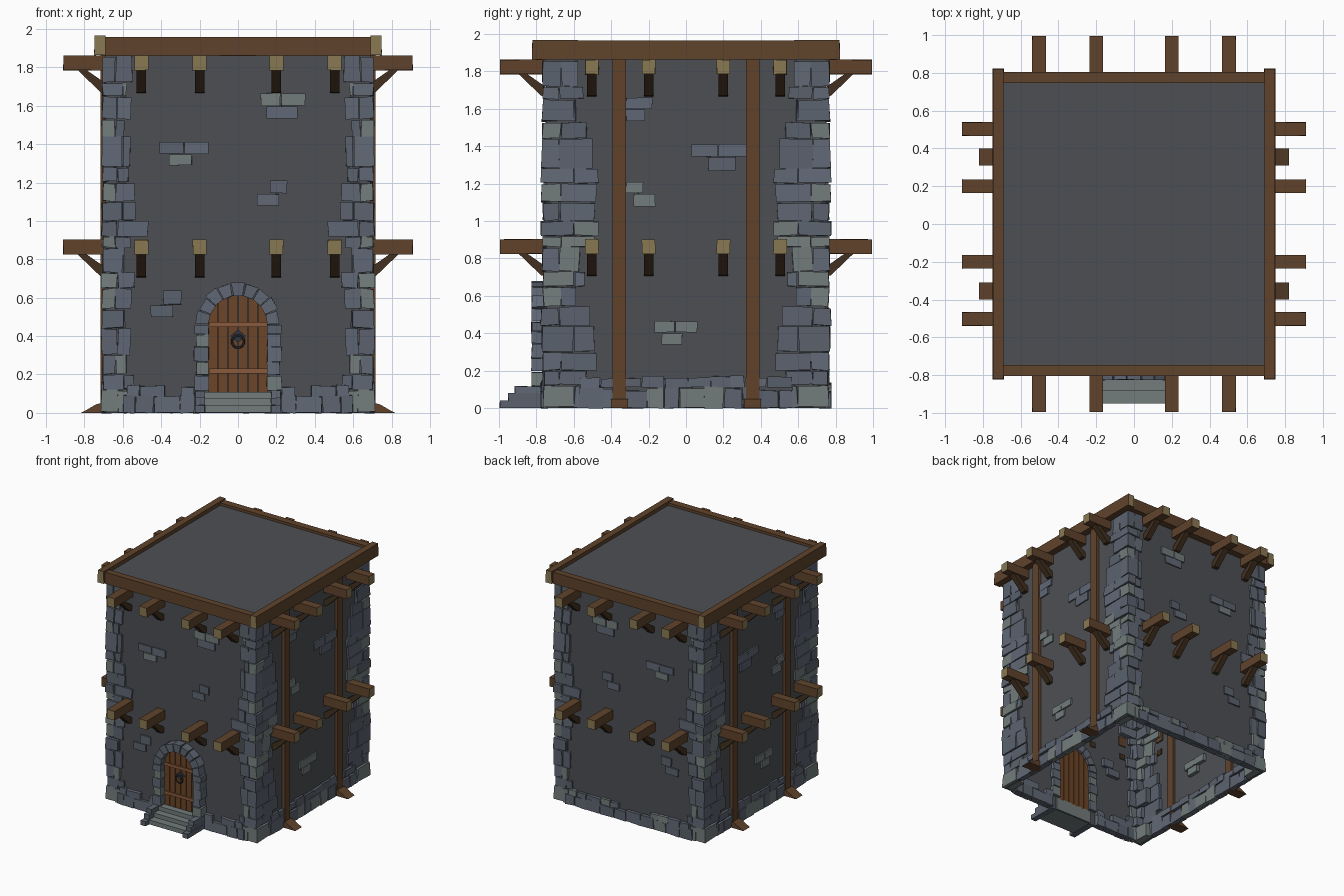
import bpy, bmesh, math, random
from mathutils import Vector

if "Cube" in bpy.data.objects:
    bpy.data.objects.remove(bpy.data.objects["Cube"])
random.seed(4)

def mat(name, r, g, b):
    m = bpy.data.materials.new(name)
    m.diffuse_color = (r, g, b, 1)
    m.use_nodes = True
    m.node_tree.nodes["Principled BSDF"].inputs["Base Color"].default_value = m.diffuse_color
    return m

WALL = mat("wall_grey", .075, .078, .088)
STONES = [mat("stone_blue", .12, .14, .18), mat("stone_slate", .105, .122, .155),
          mat("stone_pale", .17, .2, .2)]
WOOD = [mat("wood", .115, .055, .024), mat("end_grain", .25, .19, .085), mat("dark_wood", .055, .03, .014)]
DOOR = [mat("door_plank", .15, .06, .02), mat("strap", .25, .1, .045)]
IRON = mat("iron", .03, .035, .045)

def prism(bm, pts, vec, m=0, jit=0.0):
    """Extrude a polygon of 3D points along vec."""
    vec = Vector(vec)
    a = [bm.verts.new(Vector(p)) for p in pts]
    b = [bm.verts.new(Vector(p) + vec) for p in pts]
    n = len(a)
    faces = [bm.faces.new(a), bm.faces.new(b[::-1])]
    faces += [bm.faces.new((a[i], b[i], b[(i + 1) % n], a[(i + 1) % n])) for i in range(n)]
    for f in faces:
        f.material_index = m
    for v in a + b:
        v.co += Vector([random.uniform(-jit, jit) for _ in range(3)])
    return faces

def box(bm, lo, hi, m=0, jit=0.0, cap=None):
    (x0, y0, z0), (x1, y1, z1) = lo, hi
    fs = prism(bm, [(x0, y0, z0), (x1, y0, z0), (x1, y1, z0), (x0, y1, z0)], (0, 0, z1 - z0), m, jit)
    if cap is not None:      # outermost face along the axis gets end grain
        max(fs, key=lambda f: f.calc_center_median()[cap]).material_index = 1

def stone(bm, lo, hi, jit=.005):
    box(bm, lo, hi, random.choice((0, 0, 1, 1, 2)), jit)

def finish(bm, name, mats, mirror=""):
    bmesh.ops.recalc_face_normals(bm, faces=bm.faces)
    me = bpy.data.meshes.new(name)
    bm.to_mesh(me)
    bm.free()
    for m in mats:
        me.materials.append(m)
    ob = bpy.data.objects.new(name, me)
    bpy.context.collection.objects.link(ob)
    if mirror:
        md = ob.modifiers.new("Mirror", 'MIRROR')
        md.use_axis = ("x" in mirror, "y" in mirror, False)
        md.use_mirror_merge = False
    return ob

# Wall shell, open underneath
bm = bmesh.new()
box(bm, (-.69, -.748, 0), (.69, .748, 1.935))
bmesh.ops.delete(bm, geom=[f for f in bm.faces if f.calc_center_median().z < .01], context='FACES_ONLY')
finish(bm, "wall_shell", [WALL])

# Corner stones: one corner, mirrored to four
zs = [0, .12, .2, .3, .44, .54, .65, .73, .86, .92, 1.0, 1.1, 1.2, 1.28, 1.44, 1.53, 1.65, 1.72, 1.86]
front = [.13, .17, .13, .15, .12, .15, .17, .12, .15, .24, .18, .17, .14, .15, .12, .15, .13, .16]
side = [.2, .24, .29, .28, .26, .18, .23, .2, .28, .3, .28, .29, .3, .27, .24, .18, .22, .19]
bm = bmesh.new()
for i, (f, s) in enumerate(zip(front, side)):
    z0, z1 = zs[i] + .003, zs[i + 1] - .003
    a, b = ((.08, .17), (.11, .09), (.07, .1))[i % 3]
    ox, oy = .708 + random.uniform(-.008, .006), .77 + random.uniform(-.01, .006)
    stone(bm, (.71 - a, .77 - b, z0), (ox, oy, z1))
    stone(bm, (.71 - f, .72, z0), (.706 - a, .764, z1))
    stone(bm, (.665, .77 - s, z0), (.704, .766 - b, z1))
finish(bm, "corner_stones", STONES, "xy")

def course(bm, u0, u1, z, h, put):
    """Row of random-length stones from u0 to u1; put maps u to corners."""
    u = u0
    while u < u1 - .01:
        w = random.uniform(.07, .14)
        e = u1 if u1 - u - w < .06 else u + w
        stone(bm, *put(u + .002, e - .002, z, z + h * random.uniform(.8, 1.05)), .004)
        u = e

def on_front(u, v, z, t): return (u, -.775, z), (v, -.715, t)
def on_back(u, v, z, t): return (u, .715, z), (v, .775, t)
def on_side(u, v, z, t): return (.66, u, z), (.71, v, t)

# Base courses
bm = bmesh.new()
course(bm, .225, .6, 0, .09, on_front)
course(bm, .225, .3, .09, .05, on_front)
course(bm, .38, .58, .085, .06, on_front)
course(bm, -.57, .57, 0, .11, on_side)
course(bm, -.57, .57, .11, .06, on_side)
finish(bm, "base_stones", STONES, "x")
bm = bmesh.new()
course(bm, -.6, .6, 0, .09, on_back)
course(bm, -.57, -.2, .085, .05, on_back)
course(bm, .1, .57, .085, .05, on_back)
finish(bm, "back_base_stones", STONES)

# Exposed brick patches (u0, u1, z0, z1)
bm = bmesh.new()
for u, v, z, t in [(.12, .22, 1.6, 1.665), (.225, .35, 1.6, 1.665), (.15, .31, 1.535, 1.595),
                   (-.41, -.285, 1.35, 1.41), (-.28, -.155, 1.35, 1.41), (-.36, -.24, 1.29, 1.345),
                   (.165, .255, 1.145, 1.21), (.1, .215, 1.08, 1.14),
                   (-.39, -.295, .565, .635), (-.455, -.34, .5, .56)]:
    stone(bm, (u, -.76, z), (v, -.72, t), .002)
finish(bm, "front_back_bricks", STONES, "y")
bm = bmesh.new()
for u, v, z, t in [(-.32, -.18, 1.6, 1.66), (-.32, -.22, 1.535, 1.595), (.03, .17, 1.345, 1.41),
                   (.175, .33, 1.345, 1.41), (.12, .265, 1.27, 1.34), (-.32, -.23, 1.15, 1.21),
                   (-.28, -.165, 1.08, 1.145), (-.17, -.06, .405, .465), (-.055, .06, .405, .465),
                   (-.13, -.02, .34, .4)]:
    stone(bm, (.66, u, z), (.702, v, t), .002)
finish(bm, "side_bricks", STONES, "x")

# Projecting beams with diagonal braces
bm = bmesh.new()
for z in (.825, 1.785):
    for c in (.2, .503):
        box(bm, (c - .036, .74, z), (c + .036, .995, z + .077), 0, .001, 1)
        p = [(.74, -.12), (.74, -.075), (.855, .005), (.9, .005), (.775, -.115)]
        prism(bm, [(c - .025, q, z + h) for q, h in p], (.05, 0, 0), 2)
        box(bm, (.68, c - .036, z), (.91, c + .036, z + .077), 0, .001, 0)
        prism(bm, [(q - .06, c - .025, z + h) for q, h in p], (0, .05, 0), 2)
finish(bm, "beams_and_braces", WOOD, "xy")

# Side posts with wedge feet
bm = bmesh.new()
box(bm, (.67, .32, 0), (.716, .392, 1.865))
prism(bm, [(.69, .31, 0), (.82, .31, 0), (.79, .31, .015), (.735, .31, .047), (.69, .31, .05)], (0, .09, 0))
finish(bm, "side_posts", WOOD, "xy")

# Roof frame
bm = bmesh.new()
box(bm, (.69, 0, 1.863), (.748, .822, 1.967), 0, .002, 1)
box(bm, (0, .745, 1.86), (.69, .805, 1.957), 0, .001)
finish(bm, "roof_frame", WOOD, "xy")

# Door surround: jamb blocks and arch stones
bm = bmesh.new()
spring, n = .46, 9
for s in (-1, 1):
    z = .115
    for h, w in ((.08, .075), (.07, .065), (.08, .078), (.065, .066), (.05, .074)):
        x = sorted((s * .152, s * (.152 + w)))
        stone(bm, (x[0], -.825, z + .002), (x[1], -.72, z + h - .002), .003)
        z += h
for i in range(n):
    a, b = math.pi * i / n + .015, math.pi * (i + 1) / n - .015
    r = .22 + random.uniform(-.006, .006)
    pts = [(q * math.cos(t), -.825, spring + q * math.sin(t)) for q, t in ((.152, a), (r, a), (r, b), (.152, b))]
    prism(bm, pts, (0, .105, 0), random.randrange(2), .002)
finish(bm, "door_surround", STONES)

# Door planks with arched tops, and straps
bm = bmesh.new()
w = .31 / 6
for i in range(6):
    x0, x1 = -.155 + i * w + .002, -.155 + (i + 1) * w - .002
    xs = [x1 + (x0 - x1) * k / 3 for k in range(4)]
    top = [(x, -.77, spring + math.sqrt(max(0, .155 ** 2 - x * x))) for x in xs]
    prism(bm, [(x0, -.77, .1), (x1, -.77, .1)] + top, (0, .03, 0))
for z in (.205, .448):
    box(bm, (-.15, -.78, z), (.15, -.76, z + .026), 1)
finish(bm, "door", DOOR)

# Knocker plate and ring
bm = bmesh.new()
prism(bm, [(.04, -.785, .4), (0, -.785, .435), (-.04, -.785, .4), (0, -.785, .365)], (0, .02, 0))
finish(bm, "knocker_plate", [IRON])
bpy.ops.mesh.primitive_torus_add(major_segments=14, minor_segments=6, major_radius=.032, minor_radius=.006,
                                 location=(0, -.792, .372), rotation=(math.pi / 2, 0, 0))
ring = bpy.context.object
ring.name = "knocker_ring"
ring.data.materials.append(IRON)

# Entrance steps with stepped side stones
bm = bmesh.new()
for y, z in ((-.95, .04), (-.885, .075), (-.825, .11)):
    box(bm, (-.172, y, z - .037), (.172, -.74, z), 2)
for s in (-1, 1):
    x = sorted((s * .174, s * .222))
    for y, z in ((-.995, .04), (-.95, .078), (-.915, .115)):
        stone(bm, (x[0], y, z - .038), (x[1], -.75, z), .002)
finish(bm, "entrance_steps", STONES)
